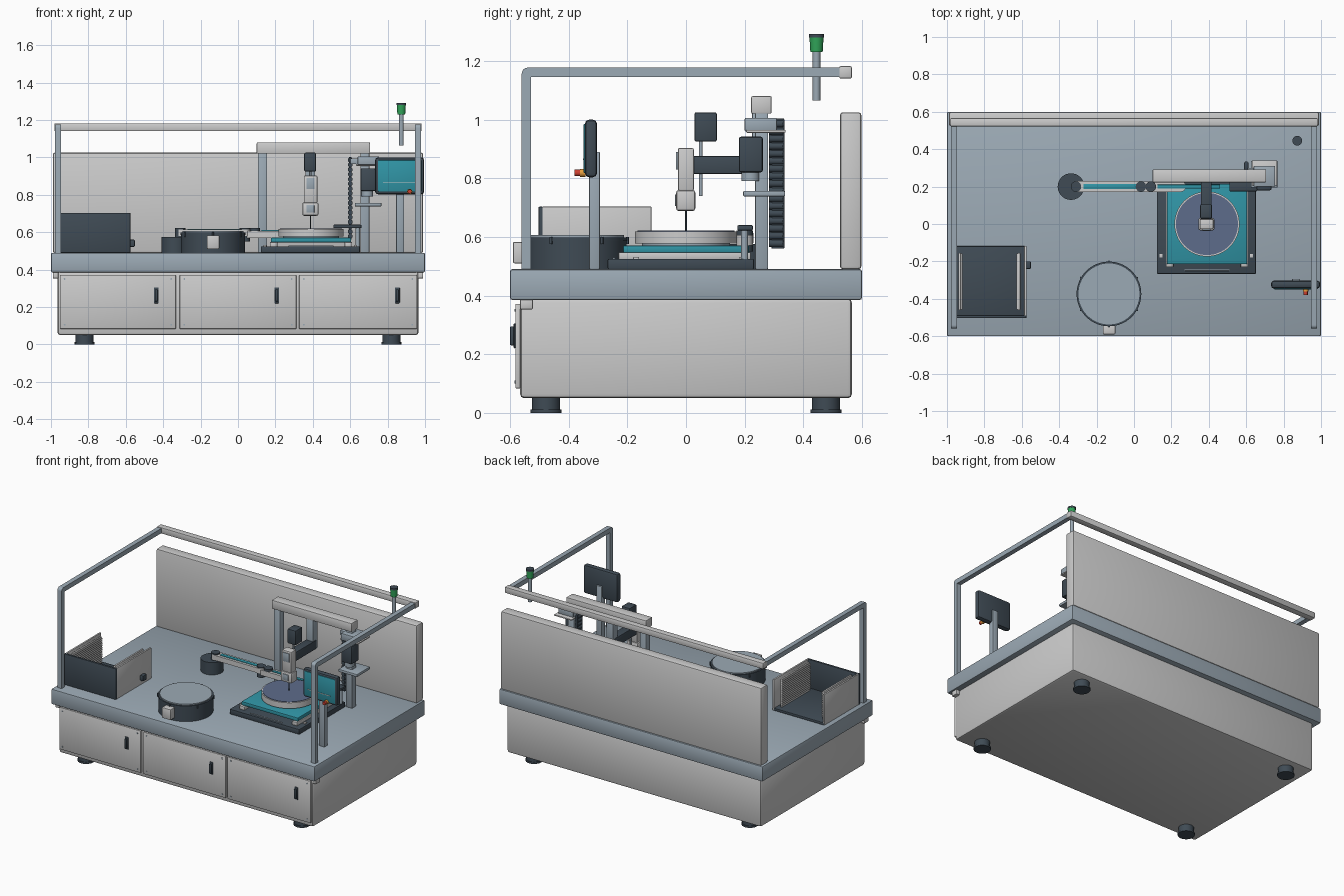
import bpy, bmesh, math
from mathutils import Matrix

if "Cube" in bpy.data.objects:
    bpy.data.objects.remove(bpy.data.objects["Cube"])

def material(name, *rgb):
    m = bpy.data.materials.new(name)
    m.diffuse_color = (*rgb, 1)
    m.use_nodes = True
    m.node_tree.nodes["Principled BSDF"].inputs["Base Color"].default_value = m.diffuse_color
    return m

LIGHT = material("light_paint", .68, .69, .68)
STEEL = material("steel_grey", .33, .40, .46)
DARK = material("dark_grey", .05, .07, .09)
TEAL = material("teal", .03, .30, .38)
GREEN = material("green", .03, .38, .10)
RED = material("red", .6, .05, .03)
AMBER = material("amber", .8, .35, .05)
WAFER = material("wafer_blue", .11, .15, .26)

def finish(name, bm, mat):
    bmesh.ops.recalc_face_normals(bm, faces=bm.faces)
    me = bpy.data.meshes.new(name)
    bm.to_mesh(me)
    bm.free()
    me.materials.append(mat)
    ob = bpy.data.objects.new(name, me)
    bpy.context.collection.objects.link(ob)
    return ob

def box(name, x, y, z, mat, bevel=0.004):
    """Box from three (min, max) ranges with rounded edges."""
    bm = bmesh.new()
    bmesh.ops.create_cube(bm, size=1)
    for v in bm.verts:
        v.co = [a + (b - a) * (c + .5) for (a, b), c in zip((x, y, z), v.co)]
    if bevel:
        bmesh.ops.bevel(bm, geom=bm.edges[:], offset=bevel, segments=2, profile=.5, affect='EDGES')
    return finish(name, bm, mat)

def cyl(name, centre, span, r, mat, axis='Z', r2=None, n=40):
    """Cylinder along an axis; centre holds the other two coordinates in order."""
    bm = bmesh.new()
    d = span[1] - span[0]
    bmesh.ops.create_cone(bm, cap_ends=True, segments=n, radius1=r, radius2=r if r2 is None else r2, depth=d)
    m = sum(span) / 2
    if axis == 'Z':
        mx = Matrix.Translation((*centre, m))
    else:
        mx = Matrix.Translation((centre[0], m, centre[1])) @ Matrix.Rotation(-math.pi / 2, 4, 'X')
    bm.transform(mx)
    return finish(name, bm, mat)

def prism(name, pts, vec, mat):
    """Extrude a closed outline of 3D points along a vector."""
    bm = bmesh.new()
    f = bm.faces.new([bm.verts.new(p) for p in pts])
    new = bmesh.ops.extrude_face_region(bm, geom=[f])['geom']
    bmesh.ops.translate(bm, vec=vec, verts=[v for v in new if isinstance(v, bmesh.types.BMVert)])
    return finish(name, bm, mat)

def capsule(name, x0, x1, y, r, z0, z1, mat):
    arc = [math.pi * i / 16 for i in range(17)]
    pts = [(x1 + r * math.sin(a), y - r * math.cos(a), z0) for a in arc]
    pts += [(x0 - r * math.sin(a), y + r * math.cos(a), z0) for a in arc]
    return prism(name, pts, (0, 0, z1 - z0), mat)

# cabinet, deck, back panel, feet
box("cabinet", (-.965, .965), (-.566, .566), (.05, .39), LIGHT, .015)
box("deck", (-1, 1), (-.6, .6), (.385, .49), STEEL, .008)
box("back_panel", (-.99, .99), (.525, .598), (.49, 1.025), LIGHT, .01)
for sx in (-1, 1):
    for sy in (-1, 1):
        cyl("foot_pad", (sx * .82, sy * .477), (0, .012), .053, DARK)
        cyl("foot", (sx * .82, sy * .477), (.012, .055), .048, DARK)

# cabinet doors with handles and corner screws
for x0, x1 in ((-.952, -.332), (-.312, .312), (.327, .957)):
    box("door", (x0, x1), (-.582, -.564), (.083, .372), LIGHT, .004)
    h = x1 - .105
    box("handle_plate", (h - .013, h + .013), (-.588, -.58), (.22, .305), DARK)
    box("handle_grip", (h - .008, h + .008), (-.6, -.585), (.23, .295), DARK)
    for x in (x0 + .025, x1 - .025):
        for z in (.105, .35):
            cyl("door_screw", (x, z), (-.585, -.58), .005, STEEL, 'Y', n=12)

# guard frame: bent side rails, rear bar, under-deck blocks
for s in (-1, 1):
    arc = [math.pi / 2 * i / 6 for i in range(7)]
    x = s * .963 - .016
    pts = [(x, -.56, .49)]
    pts += [(x, -.54 - .02 * math.cos(a), 1.157 + .02 * math.sin(a)) for a in arc]
    pts += [(x, .53, 1.177), (x, .53, 1.145), (x, -.528, 1.145), (x, -.528, .49)]
    prism("guard_rail", pts, (.032, 0, 0), STEEL)
    box("under_block", (s * .975 - .015, s * .975 + .015), (-.566, -.522), (.353, .387), LIGHT)
box("rear_bar", (-.982, .982), (.522, .566), (1.14, 1.182), LIGHT, .006)

# signal lamp
cyl("lamp_pole", (.873, .445), (1.065, 1.235), .013, STEEL, n=24)
cyl("lamp", (.873, .445), (1.23, 1.28), .021, GREEN, r2=.024)
cyl("lamp_cap", (.873, .445), (1.28, 1.291), .026, DARK)

# open cassette tray: floor, front, sides and ribbed guides
box("tray_floor", (-.968, -.577), (-.5, -.118), (.49, .508), DARK)
box("tray_front", (-.97, -.575), (-.503, -.487), (.49, .703), DARK)
for x in (-.963, -.581):
    box("tray_side", (x - .006, x + .006), (-.49, -.118), (.492, .703), LIGHT, .002)
for s in (-1, 1):
    x = -.773 + s * .153
    box("tray_guide", (min(x, x + s * .012), max(x, x + s * .012)), (-.46, -.155), (.505, .7), LIGHT, .002)
    for i in range(14):
        z = .525 + i * .0125
        box("tray_rib", (x - .008, x + .008), (-.458, -.157), (z, z + .005), LIGHT, 0)
box("tray_latch", (-.577, -.552), (-.24, -.2), (.522, .56), DARK)

# round spinner
C = (-.134, -.374)
cyl("spinner_body", C, (.49, .592), .171, DARK, n=64)
cyl("spinner_lid", C, (.592, .606), .163, STEEL, n=64)
cyl("spinner_rim", C, (.586, .598), .173, DARK, n=64)
box("spinner_box", (-.166, -.1), (-.59, -.54), (.51, .583), LIGHT, .005)
for i in range(6):
    a = math.pi / 6 + i * math.pi / 3
    cyl("spinner_bolt", (C[0] + .174 * math.cos(a), C[1] + .174 * math.sin(a)), (.575, .6), .005, DARK, n=12)

# transfer robot
cyl("robot_base", (-.337, .2), (.49, .575), .071, DARK)
cyl("robot_shoulder", (-.31, .2), (.575, .622), .028, DARK)
capsule("robot_link_1", -.305, .037, .2, .03, .58, .614, LIGHT)
box("robot_stripe_1", (-.27, .01), (.187, .213), (.612, .618), TEAL, .001)
cyl("robot_elbow", (.037, .2), (.55, .622), .028, DARK)
capsule("robot_link_2", .06, .25, .2, .028, .57, .606, LIGHT)
cyl("robot_wrist", (.09, .2), (.6, .622), .028, DARK)
box("robot_stripe_2", (.125, .46), (.19, .21), (.604, .611), TEAL, .001)

# chuck stage
box("stage_base", (.123, .652), (-.267, .232), (.49, .525), DARK)
for x in (.19, .59):
    box("stage_rail", (x - .02, x + .02), (-.23, .22), (.522, .547), LIGHT, .003)
box("stage_front_strip", (.27, .51), (-.25, -.242), (.52, .53), STEEL, .002)
for x in (.145, .628):
    for y in (-.17, .19):
        box("stage_clip", (x - .008, x + .008), (y - .01, y + .01), (.52, .532), LIGHT, .002)
box("stage_plate", (.176, .604), (-.214, .215), (.546, .571), TEAL)
cyl("chuck_foot", (.39, 0), (.57, .585), .15, STEEL, n=64)
cyl("chuck", (.39, 0), (.578, .618), .174, LIGHT, n=64)
cyl("wafer", (.39, 0), (.616, .621), .166, WAFER, n=64)

# gantry
box("gantry_post_left", (.107, .156), (.235, .28), (.49, 1.03), STEEL)
box("gantry_post_right", (.655, .702), (.235, .28), (.49, 1.03), STEEL)
box("gantry_beam", (.1, .706), (.222, .292), (1.02, 1.08), LIGHT, .005)
box("column_cap", (.64, .755), (.2, .31), (.96, 1.006), STEEL)
box("column_top_box", (.63, .765), (.205, .34), (.955, .965), LIGHT)
box("column_shelf", (.625, .767), (.195, .338), (.738, .757), STEEL)
box("column_drive", (.655, .735), (.18, .262), (.82, .942), DARK, .008)
cyl("drive_collar", (.692, .22), (.79, .822), .031, STEEL)
box("side_sensor", (.51, .66), (.175, .228), (.622, .64), DARK)
cyl("sensor_stem", (.64, .2), (.525, .63), .012, STEEL, n=20)

# cable chain
box("chain_strip", (.593, .607), (.292, .335), (.56, 1.003), DARK, .002)
box("chain_bracket", (.6, .66), (.25, .3), (.965, .995), STEEL, .002)
for i in range(17):
    z = .578 + i * .0255
    cyl("chain_link", (.6, z), (.283, .33), .013, DARK, 'Y', n=12)

# inspection head
box("head_arm", (.357, .415), (0, .26), (.815, .876), DARK)
box("head_arm_hanger", (.36, .412), (.225, .275), (.815, 1.025), STEEL)
box("head_body", (.352, .424), (-.028, .027), (.757, .903), LIGHT, .006)
box("head_panel", (.365, .41), (-.034, -.025), (.83, .89), STEEL, .002)
box("head_lens", (.344, .43), (-.034, .032), (.688, .76), LIGHT, .01)
box("head_window", (.365, .408), (-.038, -.03), (.705, .745), STEEL, .002)
cyl("probe", (.387, 0), (.621, .69), .003, DARK, n=12)
box("head_motor", (.354, .417), (.029, .105), (.925, 1.025), DARK, .006)
cyl("motor_rod", (.386, .05), (.74, .93), .006, STEEL, n=16)

# operator screen
box("screen_post", (.845, .888), (-.33, -.293), (.49, .89), STEEL)
box("screen_case", (.733, .995), (-.345, -.303), (.803, 1), DARK, .015)
box("screen_glass", (.748, .98), (-.349, -.34), (.818, .985), TEAL, .003)
box("screen_line", (.775, .945), (-.351, -.347), (.863, .867), LIGHT, 0)
cyl("button_collar", (.918, .818), (-.362, -.343), .014, AMBER, 'Y', n=24)
cyl("stop_button", (.918, .818), (-.38, -.362), .011, RED, 'Y', n=24)

bpy.ops.object.select_all(action='SELECT')
bpy.context.view_layer.objects.active = bpy.data.objects["deck"]
bpy.ops.object.shade_smooth_by_angle(angle=math.radians(35))
